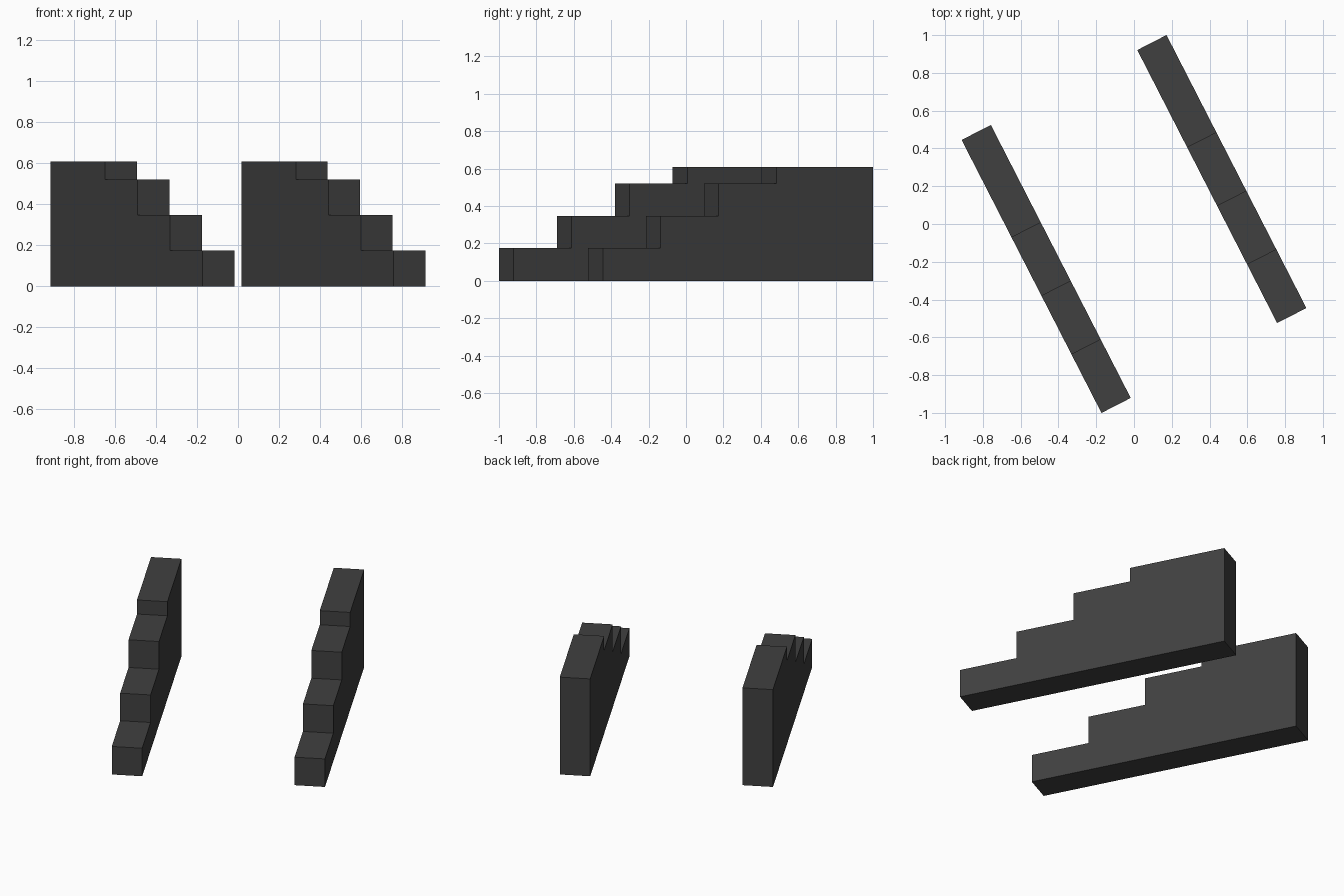
import bpy
import bmesh
import math

cube = bpy.data.objects.get("Cube")
if cube:
    bpy.data.objects.remove(cube)

LENGTH, WIDTH, TREAD = 1.624, 0.174, 0.348
HEIGHTS = (0.175, 0.347, 0.52, 0.608)
ANGLE = math.radians(27.13)

paint = bpy.data.materials.new("charcoal")
paint.use_nodes = True
color = (0.051, 0.051, 0.051, 1)
paint.diffuse_color = color
paint.node_tree.nodes["Principled BSDF"].inputs["Base Color"].default_value = color


def stepped_profile():
    """Side outline (y, z), rising from the front to the back."""
    front = -LENGTH / 2
    points = [(front, 0)]
    for i, height in enumerate(HEIGHTS):
        start = front + i * TREAD
        end = LENGTH / 2 if i == len(HEIGHTS) - 1 else start + TREAD
        points += [(start, height), (end, height)]
    return points + [(LENGTH / 2, 0)]


def stringer(name, x, y):
    """Extrude the stepped outline across the board's thickness."""
    bm = bmesh.new()
    side = bm.faces.new([bm.verts.new((-WIDTH / 2, py, pz)) for py, pz in stepped_profile()])
    grown = bmesh.ops.extrude_face_region(bm, geom=[side])["geom"]
    bmesh.ops.translate(bm, vec=(WIDTH, 0, 0),
                        verts=[v for v in grown if isinstance(v, bmesh.types.BMVert)])
    bmesh.ops.recalc_face_normals(bm, faces=bm.faces)
    mesh = bpy.data.meshes.new(name)
    bm.to_mesh(mesh)
    bm.free()
    mesh.materials.append(paint)
    board = bpy.data.objects.new(name, mesh)
    board.location = (x, y, 0)
    board.rotation_euler.z = ANGLE
    bpy.context.collection.objects.link(board)


# Pair of parallel stair stringers
stringer("right_stair_stringer", -0.465, -0.238)
stringer("left_stair_stringer", 0.465, 0.238)
